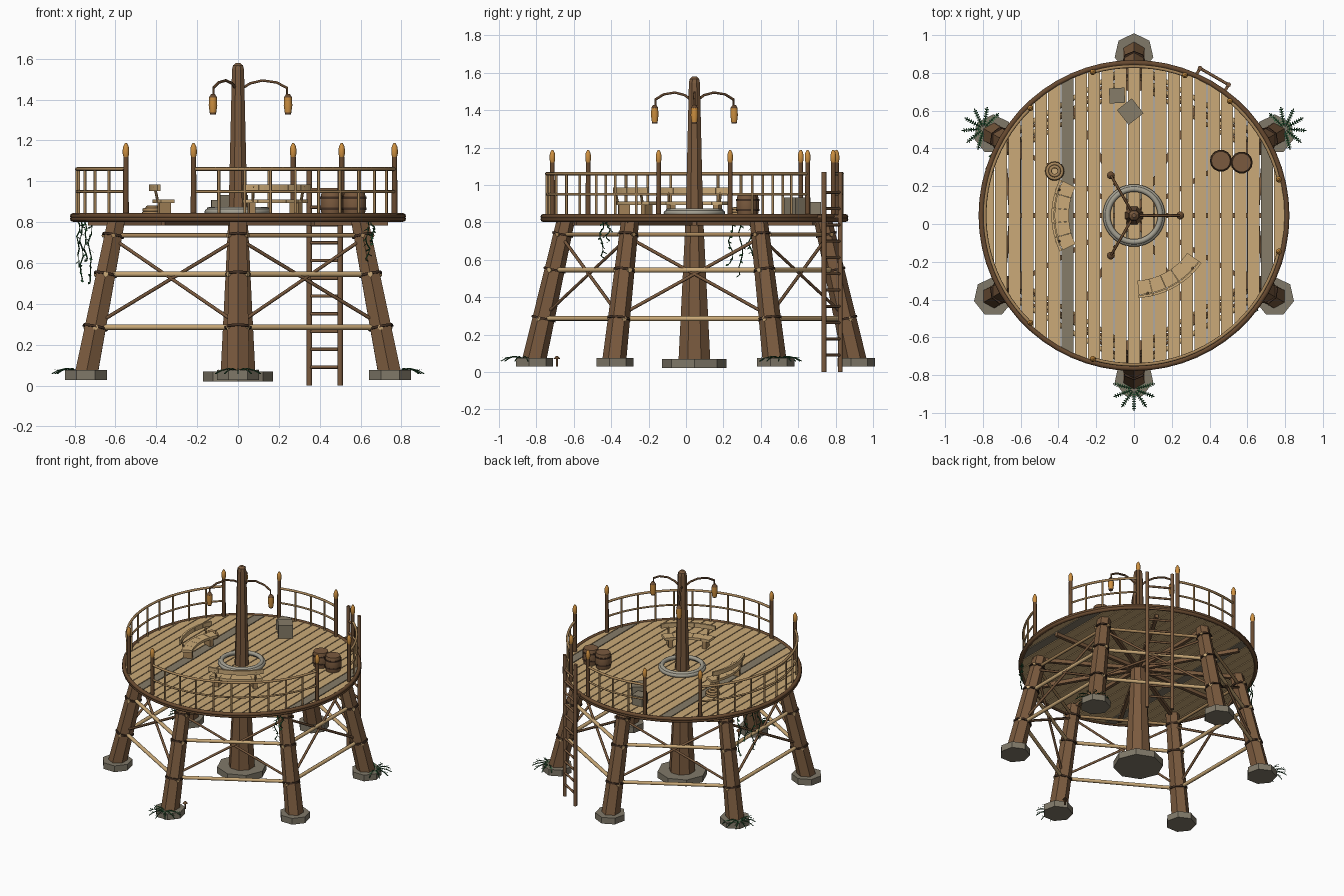
import bpy, bmesh, math, random
from mathutils import Vector, Matrix

if "Cube" in bpy.data.objects:
    bpy.data.objects.remove(bpy.data.objects["Cube"])

random.seed(4)
CY = 0.045          # deck centre on the y axis


def mat(name, r, g, b):
    m = bpy.data.materials.new(name)
    m.diffuse_color = [((c / 255 + 0.055) / 1.055) ** 2.4 for c in (r, g, b)] + [1]
    m.use_nodes = True
    m.node_tree.nodes["Principled BSDF"].inputs["Base Color"].default_value = m.diffuse_color
    return m


TAN = mat("plank tan", 203, 170, 120)
POLE = mat("pole tan", 168, 134, 90)
BROWN = mat("timber brown", 122, 90, 62)
RIM = mat("rim brown", 104, 74, 48)
DARK = mat("dark binding", 66, 47, 34)
STONE = mat("stone", 128, 121, 105)
GREY = mat("weathered grey", 134, 124, 104)
PALE = mat("pale stone", 162, 158, 144)
GOLD = mat("lantern amber", 206, 144, 64)
GREEN = mat("leaf green", 40, 88, 52)


def P(r, deg, z):
    a = math.radians(deg)
    return Vector((r * math.cos(a), CY + r * math.sin(a), z))


def rod(bm, a, b, r1, r2=None, n=8):
    a, b = Vector(a), Vector(b)
    d = b - a
    q = d.to_track_quat('Z', 'Y').to_matrix().to_4x4() if d.xy.length > 1e-6 else Matrix()
    bmesh.ops.create_cone(bm, cap_ends=True, segments=n, radius1=r1, radius2=r1 if r2 is None else r2,
                          depth=d.length, matrix=Matrix.Translation((a + b) / 2) @ q)


def skin(bm, rings, closed=False):
    """Joins rings of points into one surface, capped when open."""
    vs = [[bm.verts.new(p) for p in ring] for ring in rings]
    n = len(vs[0])
    for k in range(len(vs) if closed else len(vs) - 1):
        a, b = vs[k], vs[(k + 1) % len(vs)]
        for i in range(n):
            j = (i + 1) % n
            bm.faces.new((a[i], a[j], b[j], b[i]))
    if not closed:
        bm.faces.new(vs[0][::-1])
        bm.faces.new(vs[-1])


def lathe(bm, c, prof, n=10, twist=0):
    t = [math.radians(twist) + math.tau * i / n for i in range(n)]
    skin(bm, [[(c[0] + r * math.cos(u), c[1] + r * math.sin(u), z) for u in t] for r, z in prof])


def chain(bm, pts, r, n=6, closed=False):
    rings, m = [], len(pts)
    for i, p in enumerate(pts):
        a = pts[i - 1] if i or closed else p
        b = pts[(i + 1) % m] if i < m - 1 or closed else p
        t = (b - a).normalized()
        u = t.cross(Vector((0, 0, 1)))
        u = (u if u.length > 1e-3 else rings_u).normalized()
        rings_u, w = u, u.cross(t)
        rings.append([p + u * r * math.cos(s) + w * r * math.sin(s) for s in (math.tau * k / n for k in range(n))])
    skin(bm, rings, closed)


def arc(r, a0, a1, z, step=4):
    k = max(1, round((a1 - a0) / step))
    return [P(r, a0 + (a1 - a0) * i / k, z) for i in range(k + 1)]


def hoop(bm, r, z, t, step=6, n=8):
    chain(bm, arc(r, 0, 360, z, step)[:-1], t, n, True)


def box(bm, c, s, deg=0):
    m = Matrix.Translation(c) @ Matrix.Rotation(math.radians(deg), 4, 'Z') @ Matrix.Diagonal((*s, 1))
    bmesh.ops.create_cube(bm, size=1, matrix=m)


def prism(bm, pts, z0, z1):
    skin(bm, [[(x, y, z) for x, y in pts] for z in (z0, z1)])


def sector(bm, r0, r1, a0, a1, z0, z1):
    prism(bm, [p.xy for p in arc(r0, a0, a1, 0) + arc(r1, a0, a1, 0)[::-1]], z0, z1)


def part(name, material, build, smooth=True):
    bm = bmesh.new()
    build(bm)
    bmesh.ops.recalc_face_normals(bm, faces=bm.faces)
    me = bpy.data.meshes.new(name)
    bm.to_mesh(me)
    bm.free()
    me.materials.append(material)
    ob = bpy.data.objects.new(name, me)
    bpy.context.collection.objects.link(ob)
    if smooth:
        bpy.ops.object.select_all(action='DESELECT')
        ob.select_set(True)
        bpy.context.view_layer.objects.active = ob
        bpy.ops.object.shade_smooth_by_angle(angle=math.radians(61))


LEGS = [30 + 60 * i for i in range(6)]


def leg_r(z):
    return 0.855 - 0.165 * (z - 0.07) / 0.73


# Footings, legs and central mast
def footings(bm):
    for a in LEGS:
        lathe(bm, P(0.86, a, 0), [(0.105, 0.028), (0.105, 0.075)], 7, 90)
    lathe(bm, (0, CY), [(0.172, 0.02), (0.172, 0.068)], 8, 0)


def legs(bm):
    for a in LEGS:
        rod(bm, P(leg_r(0.06), a, 0.06), P(leg_r(0.81), a, 0.81), 0.064, 0.048, 6)


part("footings", STONE, footings, False)
part("legs", BROWN, legs, False)
part("mast", BROWN, lambda bm: lathe(bm, (0, CY), [(0.092, 0.06), (0.05, 0.84), (0.032, 1.545), (0.027, 1.567), (0.012, 1.58)], 8, 22.5), False)


# Lashings, ring beams and cross braces
def lashings(bm):
    for a in LEGS:
        for z in (0.285, 0.545, 0.735):
            r = 0.071 - 0.02 * z
            rod(bm, P(leg_r(z - 0.006), a, z - 0.006), P(leg_r(z + 0.006), a, z + 0.006), r, n=8)


def ring_beams(bm, levels, r):
    for a in LEGS:
        for z in levels:
            p, q = P(leg_r(z), a, z), P(leg_r(z), a + 60, z)
            d = (q - p).normalized() * 0.06
            rod(bm, p - d, q + d, r)


def braces(bm):
    for a in LEGS:
        for b, c in ((a, a + 60), (a + 60, a)):
            rod(bm, P(leg_r(0.3), b, 0.3), P(leg_r(0.72), c, 0.72), 0.009, n=6)


part("lashings", DARK, lashings)
part("ring_beams", TAN, lambda bm: ring_beams(bm, (0.285, 0.545), 0.013))
part("upper_ring_beams", POLE, lambda bm: ring_beams(bm, (0.735,), 0.011))
part("cross_braces", BROWN, braces)


# Deck
def joists(bm):
    for i in range(12):
        box(bm, P(0.37, 30 * i, 0.797), (0.73, 0.024, 0.026), 30 * i)


def planks(bm, keep):
    R = 0.803
    for k in range(-11, 12):
        if (k in (-5, 10)) == keep:
            continue
        x0, x1 = max(k * 0.0704 - 0.032, -R + 0.003), min(k * 0.0704 + 0.032, R - 0.003)
        xs = [x0 + (x1 - x0) * i / 3 for i in range(4)]
        h = [math.sqrt(R * R - x * x) for x in xs]
        prism(bm, [(x, CY - y) for x, y in zip(xs, h)] + [(x, CY + y) for x, y in zip(xs, h)][::-1], 0.81, 0.835)


part("joists", BROWN, joists, False)
part("deck_planks", TAN, lambda bm: planks(bm, True), False)
part("weathered_planks", GREY, lambda bm: planks(bm, False), False)
part("deck_rim", RIM, lambda bm: [hoop(bm, 0.809, z, 0.014) for z in (0.816, 0.83)])

# Railings: four arcs with gaps, each ending in lantern posts
ARCS = [(14, 50), (70, 106), (134, 226), (254, 346)]
ENDS = [a for pair in ARCS for a in pair]


def rails(bm):
    for a0, a1 in ARCS:
        chain(bm, arc(0.79, a0, a1, 1.06), 0.009, 8)
        chain(bm, arc(0.79, a0, a1, 0.95), 0.007, 8)


def balusters(bm):
    for a0, a1 in ARCS:
        n = round((a1 - a0) / 9)
        for i in range(1, n):
            a = a0 + (a1 - a0) * i / n
            rod(bm, P(0.79, a, 0.83), P(0.79, a, 1.065), 0.007)


def lantern_set(bm, prof):
    for a in ENDS:
        lathe(bm, P(0.79, a, 0), prof, 10)


part("rails", POLE, rails)
part("balusters", POLE, balusters)
part("rail_posts", RIM, lambda bm: lantern_set(bm, [(0.014, 0.82), (0.013, 1.12)]))
part("post_lanterns", GOLD, lambda bm: lantern_set(bm, [(0.012, 1.12), (0.016, 1.135), (0.016, 1.155), (0.013, 1.172), (0.005, 1.187)]))


# Mast arms with hanging lanterns
def arms(bm):
    for a in (0, 120, 240):
        chain(bm, [P(r, a, z) for r, z in ((0.02, 1.455), (0.06, 1.48), (0.12, 1.494), (0.19, 1.484), (0.24, 1.457))], 0.007)
        rod(bm, P(0.241, a, 1.462), P(0.241, a, 1.42), 0.005)
        lathe(bm, P(0.245, a, 0), [(0.021, 1.41), (0.009, 1.428)], 10)
        lathe(bm, P(0.245, a, 0), [(0.014, 1.328), (0.016, 1.336)], 10)


part("lamp_arms", RIM, arms)
part("hanging_lanterns", GOLD, lambda bm: [lathe(bm, P(0.245, a, 0), [(0.016, 1.336), (0.021, 1.372), (0.019, 1.41)], 10) for a in (0, 120, 240)])

# Stone ring round the mast
part("mast_ring", PALE, lambda bm: [hoop(bm, r, z, 0.015, 10) for r, z in ((0.15, 0.85), (0.14, 0.86))])


# Ladder
def ladder(bm, rungs):
    mid, side = P(0.85, 60, 0), Vector((-math.sin(math.pi / 3), 0.5, 0)) * 0.087
    if rungs:
        for i in range(11):
            z = Vector((0, 0, 0.09 + i * 0.087))
            rod(bm, mid - side + z, mid + side + z, 0.008)
    else:
        for s in (-1, 1):
            rod(bm, mid + side * s, mid + side * s + Vector((0, 0, 1.07)), 0.013)
            box(bm, mid + side * s + P(-0.025, 60, 0.83) - Vector((0, CY, 0)), (0.06, 0.016, 0.016), 60)


part("ladder_rails", BROWN, lambda bm: ladder(bm, False))
part("ladder_rungs", BROWN, lambda bm: ladder(bm, True))


# Curved benches
def benches(bm):
    for mid in (180, 299):
        for i in range(5):
            a = mid - 26 + 10.4 * i
            sector(bm, 0.345, 0.42, a + 0.1, a + 10.3, 0.893, 0.912)
            sector(bm, 0.423, 0.437, a + 0.1, a + 10.3, 0.952, 0.985)


def bench_frames(bm):
    for mid in (180, 299):
        for a in (mid - 19, mid + 19):
            box(bm, P(0.382, a, 0.864), (0.06, 0.03, 0.06), a)
            rod(bm, P(0.415, a, 0.9), P(0.432, a, 0.975), 0.007)


part("bench_slats", TAN, benches, False)
part("bench_frames", POLE, bench_frames, False)


# Barrels, crates and rope coil
BARRELS = [(0.46, 0.335), (0.57, 0.325)]
part("barrels", BROWN, lambda bm: [lathe(bm, c, [(0.05, 0.835), (0.057, 0.87), (0.057, 0.915), (0.05, 0.948)], 14) for c in BARRELS])
part("barrel_hoops", DARK, lambda bm: [lathe(bm, c, [(0.0585, z), (0.0585, z + 0.011)], 14) for c in BARRELS for z in (0.86, 0.914)])


def crates(bm):
    box(bm, (-0.09, 0.68, 0.872), (0.082, 0.08, 0.074), 3)
    box(bm, (-0.02, 0.595, 0.884), (0.1, 0.1, 0.1), 38)


def rope(bm):
    for r, z in ((0.042, 0.845), (0.04, 0.86), (0.024, 0.872)):
        chain(bm, [Vector((-0.42 + r * math.cos(t), 0.28 + r * math.sin(t), z)) for t in (math.tau * i / 16 for i in range(16))], 0.009, 8, True)


part("crates", GREY, crates, False)
part("rope_coil", POLE, rope)


# Hanging vines and ground ferns
def leaf(bm, p, d, w):
    d = Vector(d)
    s = d.cross(Vector((0.3, 0.2, 1))).normalized() * w
    bm.faces.new([bm.verts.new(Vector(p) + v) for v in (d * 0, d * 0.5 + s, d, d * 0.5 - s)])


def vines(bm):
    for a, length in ((158, 0.2), (162, 0.3), (166, 0.24), (154, 0.31), (-38, 0.2), (-35, 0.12)):
        pts = [P(0.815 - 0.015 * abs(math.sin(i)), a + 0.9 * math.sin(i * 1.3 + a), 0.82 - length * i / 8) for i in range(9)]
        chain(bm, pts, 0.0035, 6)
        for p in pts[1:]:
            leaf(bm, p, (random.uniform(-.025, .025), random.uniform(-.025, .025), -0.015), 0.009)


def ferns(bm):
    for a in (30, 150, 270):
        c = P(0.92, a, 0.068)
        for k in range(7):
            t = math.radians(a - 105 + 35 * k)
            d = Vector((math.cos(t), math.sin(t), 0))
            pts = [c + d * s + Vector((0, 0, h)) for s, h in ((0, 0), (0.045, 0.016), (0.085, 0.006), (0.115, -0.01))]
            chain(bm, pts, 0.003, 6)
            side = Vector((-d.y, d.x, 0))
            for i in range(2, 9):
                p = c + d * 0.0125 * i + Vector((0, 0, 0.01))
                for s in (-1, 1):
                    leaf(bm, p, (side * s + d * 0.4) * 0.012, 0.004)


part("vines", GREEN, vines)
part("ferns", GREEN, ferns)
part("mushroom", RIM, lambda bm: lathe(bm, (0.04, -0.69), [(0.006, 0.03), (0.006, 0.068), (0.018, 0.07), (0.006, 0.085)], 8))
